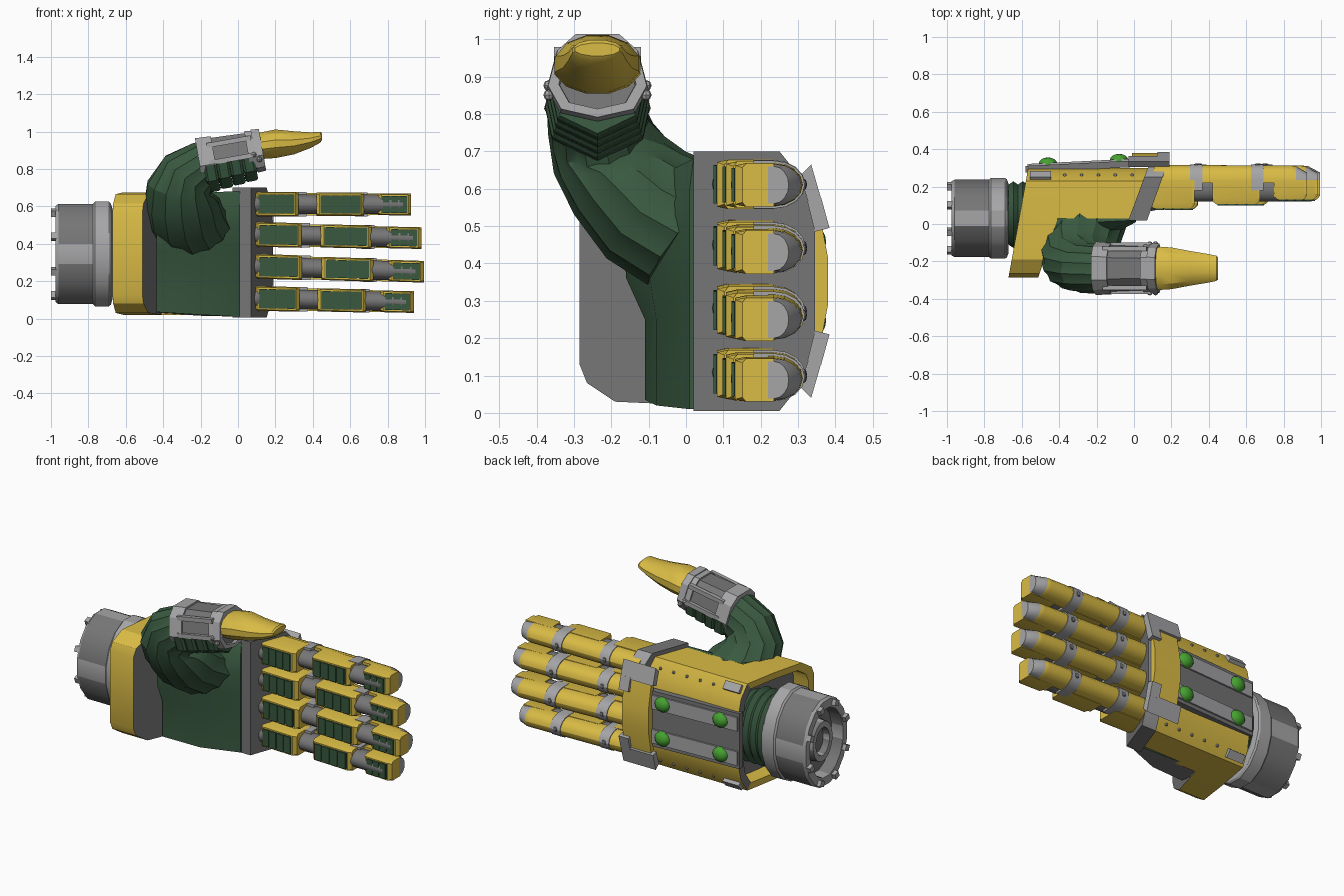
import bpy, bmesh, math
from mathutils import Vector, Matrix

if "Cube" in bpy.data.objects:
    bpy.data.objects.remove(bpy.data.objects["Cube"])

def material(name, rgb):
    m = bpy.data.materials.new(name)
    m.diffuse_color = (*rgb, 1)
    m.use_nodes = True
    m.node_tree.nodes["Principled BSDF"].inputs["Base Color"].default_value = m.diffuse_color
    return m

YELLOW = material("yellow", (0.70, 0.50, 0.06))
GREEN = material("dark_green", (0.04, 0.098, 0.05))
DARK = material("dark_grey", (0.18, 0.18, 0.18))
LIGHT = material("light_grey", (0.38, 0.38, 0.39))
BRIGHT = material("bright_green", (0.06, 0.36, 0.03))

def finish(name, bm, mats, rule=None):
    bmesh.ops.recalc_face_normals(bm, faces=bm.faces[:])
    if rule:
        for f in bm.faces:
            f.material_index = rule(f.calc_center_median(), f.normal)
    me = bpy.data.meshes.new(name)
    bm.to_mesh(me)
    bm.free()
    for m in mats:
        me.materials.append(m)
    ob = bpy.data.objects.new(name, me)
    bpy.context.collection.objects.link(ob)
    return ob

def loft(name, rings, mats, rule=None):
    """Skin closed rings of equal length and cap both ends."""
    bm = bmesh.new()
    vs = [[bm.verts.new(p) for p in r] for r in rings]
    n = len(rings[0])
    for a, b in zip(vs, vs[1:]):
        for i in range(n):
            bm.faces.new((a[i], a[(i + 1) % n], b[(i + 1) % n], b[i]))
    bm.faces.new(vs[0])
    bm.faces.new(vs[-1])
    return finish(name, bm, mats, rule)

def box(name, c, s, mat, rot=None):
    bm = bmesh.new()
    m = Matrix.Translation(c) @ (rot or Matrix()) @ Matrix.Diagonal((*s, 1))
    bmesh.ops.create_cube(bm, size=1, matrix=m)
    return finish(name, bm, [mat])

def ball(name, c, s, mat, seg=12):
    bm = bmesh.new()
    m = Matrix.Translation(c) @ Matrix.Diagonal((*s, 1))
    bmesh.ops.create_uvsphere(bm, u_segments=seg, v_segments=seg // 2, radius=1, matrix=m)
    return finish(name, bm, [mat])

def ring(yz, fx):
    """Outline in y,z placed at x given by a function of y."""
    return [(fx(y), y, z) for y, z in yz]

def ellipse(x, cy, cz, ry, rz, n=16):
    return [(x, cy + ry * math.cos(math.tau * (i + .5) / n),
             cz + rz * math.sin(math.tau * (i + .5) / n)) for i in range(n)]

# Hand cuff: hollow sheared shell with grey front lip
half = [(-.285, .13), (-.265, .08), (-.19, .03), (.03, .02), (.23, .02), (.28, .1), (.30, .2)]
cuff = half + [(y, .695 - z) for y, z in reversed(half)]
back_x = lambda y: -.67 + (y + .28) * .18
front_x = lambda y: -.51 + (y + .28) * .33
inner = [(y * .86 + .005, .3475 + (z - .3475) * .88) for y, z in cuff]
loft("hand_cuff", [ring(inner, lambda y: back_x(y) + .1), ring(inner, back_x),
     ring(cuff, back_x), ring(cuff, front_x)], [YELLOW, DARK],
     lambda c, n: 1 if n.x > .5 or (n.x < -.5 and c.x > -.58) else 0)

# Back of the hand
shell = [(max(y, .02), z) for y, z in cuff[3:11]]
loft("hand_back", [ring(shell, lambda y: -.5 + y * .3),
     ring(shell, lambda y: .0 + (y - .02) * .4)], [YELLOW])

# Knuckle block with guard and corner clamps
kn = [(.02, .005), (.25, .005), (.31, .08), (.345, .2)]
kn += [(y, .705 - z) for y, z in reversed(kn)]
loft("knuckle_block", [ring(kn, lambda y: -.03 + (y - .02) * .37),
     ring(kn, lambda y: .07 + (y - .02) * .36)], [DARK, LIGHT],
     lambda c, n: 1 if n.y > .5 else 0)
guard = [(.33, .14), (.352, .14), (.38, .29), (.38, .415), (.352, .565), (.33, .565)]
loft("knuckle_guard", [ring(guard, lambda y: -.01), ring(guard, lambda y: .17)], [YELLOW])
outer = [(.305, .07), (.335, .04), (.364, .14), (.33, .15)]
strip = [(.325, .14), (.362, .13), (.384, .21), (.345, .22)]
for flip in (False, True):
    for tab, x0 in ((outer, -.03), (strip, .125)):
        t = [(y, .705 - z if flip else z) for y, z in tab]
        loft("knuckle_clamp", [ring(t, lambda y: x0), ring(t, lambda y: .19)], [LIGHT])

# Back plate with domes, side rails, rivets and clips
slope = Matrix.Rotation(.05, 4, 'Z')
box("back_plate", (-.28, .308, .3525), (.6, .035, .34), DARK, slope)
for s in (-1, 1):
    z = .3525 + s * .105
    box("plate_rail", (-.28, .318, z), (.58, .035, .085), LIGHT, slope)
    for x in (-.46, -.08):
        ball("signal_dome", (x, .329 + (x + .28) * .05, z), (.05, .036, .045), BRIGHT, 16)
    for i in range(6):
        ball("rivet", (-.46 + i * .09, .262, .3475 + s * .282), (.009, .009, .009), LIGHT, 8)
    box("side_clip", (-.5, .255, .3475 + s * .295), (.11, .05, .03), LIGHT,
        Matrix.Rotation(-s * .9, 4, 'X'))

# Wrist bellows
rings = []
for i in range(11):
    r = 1 if i % 2 else .9
    rings.append(ellipse(-.72 + i * .025, .05, .345, .18 * r, .23 * r, 24))
loft("wrist_bellows", rings, [GREEN])

# Wrist drum with a recessed socket at the end
prof = [(-.67, .85), (-.68, .97), (-.69, 1), (-.765, 1), (-.775, .96), (-.96, .96), (-.975, .92),
        (-.975, .74), (-.9, .72), (-.9, .45), (-.95, .43), (-.95, .3), (-.91, .28), (-.91, .02)]
def drum_rule(c, n):
    if -.96 < c.x < -.775 and abs(n.x) < .5:
        a = abs(math.atan2((c.z - .345) / .285, (c.y - .03) / .22))
        a = min(a, math.pi - a)
        return 1 if .35 < a < 1.25 else 0
    d = math.hypot((c.z - .345) / .285, (c.y - .03) / .22)
    return 1 if d < .7 and c.x > -.945 else 0
loft("wrist_drum", [ellipse(x, .03, .345, .22 * r, .285 * r) for x, r in prof],
     [LIGHT, DARK], drum_rule)
for i in range(8):
    a = math.tau * (i + .5) / 8
    y, z = .03 + .185 * math.cos(a), .345 + .24 * math.sin(a)
    box("drum_bolt", (-.98, y, z), (.038, .035, .035), LIGHT, Matrix.Rotation(a, 4, 'X'))

# Palm with a grey underside
p0 = [(-.11, .035), (-.11, .25), (-.16, .36), (-.17, .5), (-.12, .64), (.0, .67), (.06, .66), (.06, .03)]
p1 = [(-.08, .02), (-.08, .25), (-.10, .38), (-.10, .5), (-.06, .64), (.01, .675), (.06, .66), (.06, .015)]
p2 = [(.01, .01), (.01, .25), (.01, .36), (.01, .5), (.01, .6), (.02, .68), (.06, .66), (.06, .01)]
loft("palm", [ring(p, lambda y, x=x: x) for x, p in ((-.435, p0), (-.2, p1), (.01, p2))],
     [GREEN, DARK], lambda c, n: 1 if n.z < -.8 else 0)

# Pleated thumb root: rings along a bend
path = [((-.25, .02, .49), (-.1, -.6, .5), .21, .19), ((-.285, -.08, .545), (-.1, -.6, .6), .21, .185),
        ((-.30, -.15, .615), (-.05, -.45, .8), .205, .17), ((-.305, -.205, .69), (.2, -.3, .9), .185, .155),
        ((-.27, -.235, .765), (.6, -.15, .7), .16, .135), ((-.19, -.24, .815), (.9, 0, .35), .135, .13),
        ((-.1, -.24, .845), (1, 0, .18), .11, .115)]
rings = []
for c, d, ru, rv in path:
    d = Vector(d).normalized()
    up = Vector((0, 1, .5 * max(0, 1 - 2 * d.x)))
    v = (up - d * up.dot(d)).normalized()
    u = v.cross(d)
    rings.append([Vector(c) + (u * ru * math.cos(math.tau * i / 28) + v * rv * math.sin(math.tau * i / 28))
                  * (1.01 if i % 2 else .95) for i in range(28)])
loft("thumb_root", rings, [GREEN])

# Thumb cuff, built along a tilted axis: rounded top, V-shaped underside
T = Matrix.Translation((-.035, -.237, .865)) @ Matrix.Rotation(math.radians(-10), 4, 'Y')
def tilted(u, pts):
    return [T @ Vector((u, y, w)) for y, w in pts]
side = [(.06, .125), (.11, .08), (.136, -.02), (.1, -.085)]
section = side + [(0, -.108)] + [(-y, w) for y, w in reversed(side)]
def thumb_ring(u, r):
    return tilted(u, [(y * r, w * r) for y, w in section])
loft("thumb_cuff", [thumb_ring(-.16, .97), thumb_ring(.14, .88)], [DARK])
for a, b, r in ((-.175, -.09, 1.05), (.09, .125, .98)):
    loft("thumb_band", [thumb_ring(a, r), thumb_ring(b, r - .03)], [LIGHT])
loft("thumb_collar", [thumb_ring(.125, 1), thumb_ring(.17, .97), thumb_ring(.17, .76),
     thumb_ring(.15, .74)], [LIGHT, DARK],
     lambda c, n: 1 if n.x > .9 and (T.inverted() @ c).x < .16 else 0)
for s in (-1, 1):
    for w, y in ((-.012, .126), (.082, .104)):
        box("thumb_bar", T @ Vector((0, s * y, w)), (.24, .024, .026), LIGHT, T.to_3x3().to_4x4())
    for u, w in ((.12, -.01), (.145, -.04)):
        ball("thumb_bolt", T @ Vector((u, s * .13, w)), (.015, .015, .015), LIGHT, 8)
pad = [(-.14, -.025), (-.122, -.11), (0, -.168), (.122, -.11), (.14, -.025)]
for i in range(4):
    u = -.155 + i * .069
    k = 1 - i * .04
    q = [(y * k, w * k) for y, w in pad]
    thin = [(y * .93, w * .95) for y, w in q]
    loft("thumb_pad", [tilted(u, thin), tilted(u + .012, q), tilted(u + .056, q),
         tilted(u + .068, thin)], [GREEN])

# Thumb tip
tip = ((.1, .105, .86, .99), (.14, .116, .853, 1.0), (.2, .112, .857, 1.012), (.3, .093, .877, 1.002),
       (.39, .078, .912, .996), (.44, .068, .94, .999), (.45, .06, .955, .99))
loft("thumb_tip", [ellipse(x, -.237, (a + b) / 2, r * 1.03, (b - a) / 2 * 1.02, 12)
     for x, r, a, b in tip], [YELLOW])

# Fingers: rounded back shell, boxed pads with green inlays, grey joints
def arch(x, zc, w, top, base):
    pts = [(.235 + (top - .235) * math.sin(math.pi * i / 8), zc + w * math.cos(math.pi * i / 8))
           for i in range(9)]
    return [(x, y, z) for y, z in pts + [(base, zc - w), (base, zc + w)]]

def finger(z0, z1, end):
    L = end - .09
    zc = lambda t: z0 + (z1 - z0) * t
    X = lambda t: .09 + L * t
    shell = ((.02, .062, .315), (.5, .06, .314), (.9, .057, .312), (.93, .056, .309), (1, .05, .275))
    loft("finger_shell", [arch(X(t), zc(t), w, top, .22) for t, w, top in shell], [YELLOW, LIGHT],
         lambda c, n: 1 if c.x > X(.94) else 0)
    loft("finger_core", [ellipse(X(t), .185, zc(t), .065, .052, 24) for t in (-.02, .95)], [DARK])
    ball("finger_root", (.095, .14, z0), (.065, .07, .058), DARK, 16)
    for t in (.25, .64):
        loft("finger_ring", [arch(X(t + d), zc(t), .066 - .003 * t, .32 - .003 * t, .18) for d in (0, .08)], [LIGHT])
        ball("ring_bolt", (X(t + .04), .314, zc(t)), (.016, .01, .016), DARK, 8)
    for k, (a, b) in enumerate(((0, .28), (.395, .70), (.79, 1))):
        w, y = .066 - .004 * k, .083 + .024 * k
        def block(t, s, grow=0):
            c = zc(t)
            q = [(.235, w), (y + .03, w), (y + grow, w * s), (y + grow, -w * s), (y + .03, -w), (.235, -w)]
            return [(X(t), yy, c + zz) for yy, zz in q]
        loft("finger_pad", [block(a, .8, .015), block(a + .02, .9), block(b - .02, .9),
             block(b, .8, .02)], [YELLOW])
        m = 3 if k == 2 else 4
        p = (b - a - .05) / m
        mid = (a + b) / 2
        box("inlay_bed", (X(mid), y, zc(mid)), (p * m * L, .006, w * 1.55), GREEN)
        for i in range(m):
            t = a + .025 + p * (i + .5)
            box("finger_inlay", (X(t), y, zc(t)), (p * L * .8, .018, w * 1.55), GREEN)

for args in ((.612, .61, .925), (.45, .43, .98), (.28, .25, .995), (.108, .088, .94)):
    finger(*args)

# Smooth shading with sharp edges kept
for ob in bpy.data.objects:
    ob.select_set(True)
    bpy.context.view_layer.objects.active = ob
bpy.ops.object.shade_smooth_by_angle(angle=math.radians(28))
